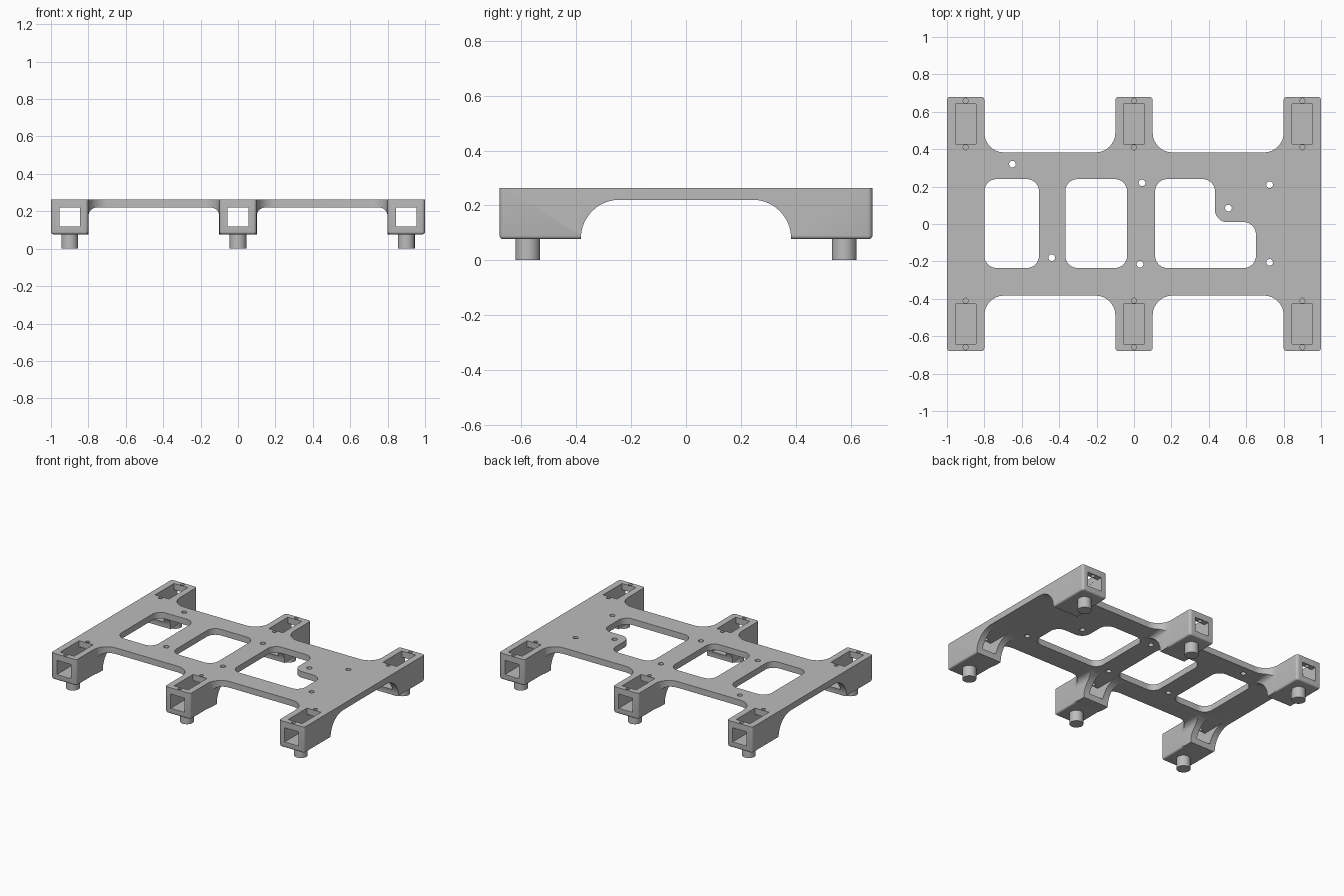
import bpy
import bmesh
from mathutils import Vector

if "Cube" in bpy.data.objects:
    bpy.data.objects.remove(bpy.data.objects["Cube"], do_unlink=True)

TOP, UNDER, LEG_BOTTOM = 0.264, 0.22, 0.077
LEG_X = (-0.9, 0, 0.9)
SIDES = (-1, 1)

grey = bpy.data.materials.new("mid grey")
grey.use_nodes = True
grey.diffuse_color = (0.5, 0.5, 0.5, 1)
grey.node_tree.nodes["Principled BSDF"].inputs["Base Color"].default_value = grey.diffuse_color


def rounded(corners, steps=10):
    """Closed outline from (u, v, radius) corners."""
    points = []
    for i, (u, v, r) in enumerate(corners):
        p = Vector((u, v))
        if r == 0:
            points.append(p)
            continue
        a = (Vector(corners[i - 1][:2]) - p).normalized()
        b = (Vector(corners[(i + 1) % len(corners)][:2]) - p).normalized()
        centre = p + (a + b) * r          # right-angled corners
        for k in range(steps + 1):
            points.append(centre + (-b).lerp(-a, k / steps).normalized() * r)
    return points


def box_outline(u0, u1, v0, v1, r=0):
    return rounded([(u0, v0, r), (u1, v0, r), (u1, v1, r), (u0, v1, r)])


def prism(bm, outline, axis, lo, hi):
    """Extrude an outline along an axis between two heights."""
    place = {"x": lambda u, v, w: (w, u, v),
             "y": lambda u, v, w: (u, w, v),
             "z": lambda u, v, w: (u, v, w)}[axis]
    low = [bm.verts.new(place(p.x, p.y, lo)) for p in outline]
    high = [bm.verts.new(place(p.x, p.y, hi)) for p in outline]
    bm.faces.new(low)
    bm.faces.new(high)
    for i in range(len(low)):
        bm.faces.new((low[i - 1], low[i], high[i], high[i - 1]))


def round_hole(bm, x, y, r, lo, hi, sides=20):
    prism(bm, rounded([(x - r, y - r, r), (x + r, y - r, r),
                       (x + r, y + r, r), (x - r, y + r, r)], sides // 4), "z", lo, hi)


def finish(bm, name):
    bmesh.ops.remove_doubles(bm, verts=bm.verts, dist=1e-5)
    bmesh.ops.recalc_face_normals(bm, faces=bm.faces)
    mesh = bpy.data.meshes.new(name)
    bm.to_mesh(mesh)
    bm.free()
    mesh.materials.append(grey)
    obj = bpy.data.objects.new(name, mesh)
    bpy.context.collection.objects.link(obj)
    return obj


def smooth(obj):
    bpy.ops.object.select_all(action="DESELECT")
    obj.select_set(True)
    bpy.context.view_layer.objects.active = obj
    bpy.ops.object.shade_smooth_by_angle(angle=0.6)


# Frame blank: six-armed outline with softened lower edges
c, f = 0.018, 0.105
front = [(-1, -0.68, c), (-0.8, -0.68, c), (-0.8, -0.383, f), (-0.1, -0.383, f),
         (-0.1, -0.68, c), (0.1, -0.68, c), (0.1, -0.383, f), (0.8, -0.383, f),
         (0.8, -0.68, c), (1, -0.68, c)]
bm = bmesh.new()
prism(bm, rounded(front + [(-x, -y, r) for x, y, r in front]), "z", LEG_BOTTOM, TOP)
bmesh.ops.recalc_face_normals(bm, faces=bm.faces)
rim = [e for e in bm.edges if all(abs(v.co.z - LEG_BOTTOM) < 1e-5 for v in e.verts)]
bmesh.ops.bevel(bm, geom=rim, offset=0.012, segments=3, profile=0.5,
                affect="EDGES", clamp_overlap=True)
frame = finish(bm, "frame")
cutters = []

# Space between the legs, filleted against the underside of the plate
bm = bmesh.new()
for a, b in ((-0.7995, -0.1005), (0.1005, 0.7995)):
    prism(bm, rounded([(a, -0.1, 0), (b, -0.1, 0), (b, UNDER, 0.045),
                       (a, UNDER, 0.045)]), "y", -0.6, 0.6)
cutters.append(finish(bm, "leg_gap_cutter"))

# Wide arch from front legs to back legs
bm = bmesh.new()
prism(bm, rounded([(-0.383, -0.1, 0), (0.383, -0.1, 0), (0.383, UNDER + 0.0002, 0.14),
                   (-0.383, UNDER + 0.0002, 0.14)], 16), "x", -1.2, 1.2)
cutters.append(finish(bm, "arch_cutter"))

# Square tunnels running through the legs
bm = bmesh.new()
for x in LEG_X:
    prism(bm, box_outline(x - 0.0552, x + 0.0552, 0.118, UNDER - 0.0005), "y", -0.8, 0.8)
cutters.append(finish(bm, "tunnel_cutter"))

# Openings from above: leg slots, screw holes, plate windows
bm = bmesh.new()
for x in LEG_X:
    for s in SIDES:
        y0, y1 = sorted((s * 0.428, s * 0.641))
        prism(bm, box_outline(x - 0.055, x + 0.055, y0, y1), "z", 0.17, 0.4)
        for y in (0.41, 0.659):
            round_hole(bm, x, s * y, 0.014, 0.17, 0.4, 12)
for x, y in ((-0.65, 0.32), (-0.44, -0.18), (0.043, 0.22), (0.032, -0.215),
             (0.505, 0.085), (0.725, 0.21), (0.725, -0.205)):
    round_hole(bm, x, y, 0.018, 0.1, 0.4)
for a, b in ((-0.8, -0.508), (-0.367, -0.037)):
    prism(bm, box_outline(a, b, -0.235, 0.24, 0.065), "z", 0.1, 0.4)
r = 0.065
prism(bm, rounded([(0.113, -0.235, r), (0.652, -0.235, r), (0.652, 0.01, r),
                   (0.433, 0.01, r), (0.433, 0.24, r), (0.113, 0.24, r)]), "z", 0.1, 0.4)
cutters.append(finish(bm, "opening_cutter"))

# Apply the cuts
bpy.context.view_layer.objects.active = frame
for cutter in cutters:
    cutter.hide_render = True
    cut = frame.modifiers.new(cutter.name, "BOOLEAN")
    cut.operation = "DIFFERENCE"
    cut.solver = "EXACT"
    cut.object = cutter
    bpy.ops.object.modifier_apply(modifier=cut.name)
for cutter in cutters:
    bpy.data.objects.remove(cutter, do_unlink=True)
smooth(frame)

# Round feet under the legs
for x, column in zip(LEG_X, ("right", "middle", "left")):
    for s, row in zip(SIDES, ("front", "back")):
        bm = bmesh.new()
        round_hole(bm, x, s * 0.577, 0.045, 0, LEG_BOTTOM + 0.01, 32)
        smooth(finish(bm, f"{row}_{column}_foot"))
